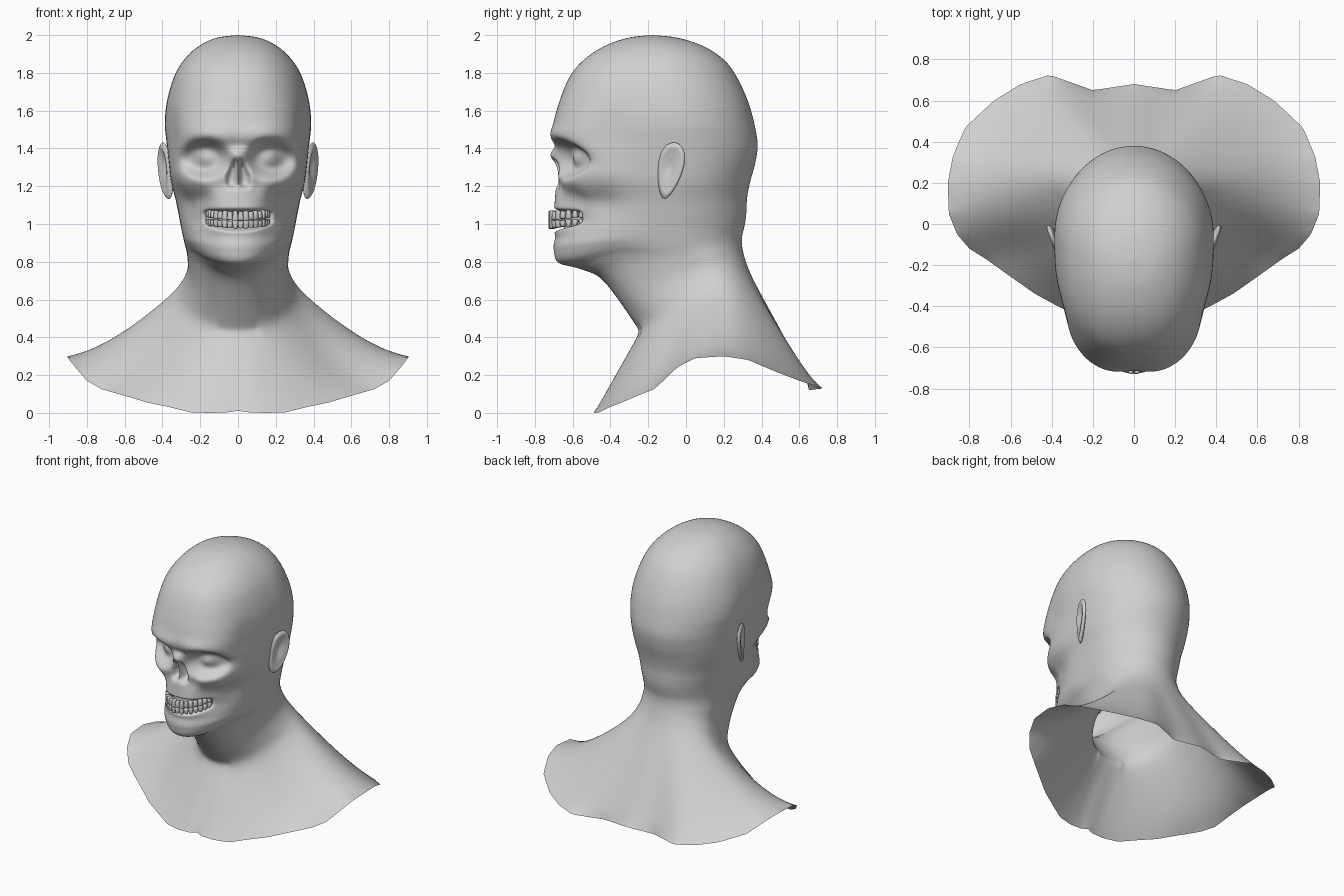
import bpy, bmesh, math
from mathutils import Matrix, Vector

if "Cube" in bpy.data.objects:
    bpy.data.objects.remove(bpy.data.objects["Cube"])

def material(name, col):
    m = bpy.data.materials.new(name)
    m.diffuse_color = (*col, 1)
    m.use_nodes = True
    m.node_tree.nodes["Principled BSDF"].inputs["Base Color"].default_value = m.diffuse_color
    return m

GREY = material("clay grey", (0.63, 0.63, 0.63))

def finish(bm, name, angle=60):
    me = bpy.data.meshes.new(name)
    bmesh.ops.recalc_face_normals(bm, faces=bm.faces)
    bm.to_mesh(me)
    bm.free()
    ob = bpy.data.objects.new(name, me)
    bpy.context.collection.objects.link(ob)
    me.materials.append(GREY)
    bpy.ops.object.select_all(action='DESELECT')
    ob.select_set(True)
    bpy.context.view_layer.objects.active = ob
    bpy.ops.object.shade_smooth_by_angle(angle=math.radians(angle))
    return ob

def gauss(a, b=0.0):
    return math.exp(-a * a - b * b)

def step(v, soft):
    return 1 / (1 + math.exp(-max(-40, min(40, v / soft))))

# Head sections: front z, front y, back z, back y, half width, y of widest point, front squareness
SECTIONS = [
    (2.00, -.185, 2.00, -.175, .005, -.18, 2.0),
    (1.985, -.31, 1.985, -.04, .115, -.17, 2.1),
    (1.94, -.435, 1.94, .095, .21, -.15, 2.2),
    (1.87, -.54, 1.87, .20, .285, -.13, 2.3),
    (1.78, -.615, 1.78, .268, .338, -.11, 2.4),
    (1.65, -.670, 1.65, .328, .376, -.08, 2.5),
    (1.53, -.70, 1.53, .362, .387, -.06, 2.7),
    (1.42, -.70, 1.42, .380, .377, -.05, 2.9),
    (1.32, -.695, 1.32, .367, .367, -.05, 2.9),
    (1.22, -.69, 1.22, .340, .355, -.06, 2.8),
    (1.12, -.695, 1.14, .325, .332, -.07, 2.4),
    (1.03, -.705, 1.075, .322, .319, -.08, 2.15),
    (.94, -.70, 1.025, .318, .308, -.09, 2.1),
    (.86, -.70, .98, .309, .296, -.08, 2.15),
    (.795, -.675, .94, .299, .284, -.05, 2.1),
    (.765, -.57, .905, .297, .274, -.01, 2.1),
    (.715, -.455, .87, .300, .268, .04, 2.2),
    (.59, -.352, .82, .312, .270, .10, 2.25),
    (.43, -.243, .73, .343, .325, .16, 2.1),
]
# Lower edge of the bust, front middle to back middle
RIM = [(0, -.47, .012), (.04, -.487, .004), (.14, -.485, 0), (.25, -.46, .002), (.36, -.405, .03),
       (.48, -.34, .055), (.58, -.27, .085), (.72, -.17, .125), (.80, -.12, .17), (.86, -.05, .24),
       (.90, .05, .29), (.905, .2, .30), (.88, .33, .28), (.82, .47, .22), (.68, .60, .17),
       (.55, .68, .145), (.41, .725, .13), (.2, .65, .12), (0, .68, .13)]
COLS, SUB, BUST_ROWS = 208, 13, 22

def spline(a, b, c, d, t):
    return [.5 * (2 * q + (r - p) * t + (2 * p - 5 * q + 4 * r - s) * t * t + (3 * q - p - 3 * r + s) * t ** 3)
            for p, q, r, s in zip(a, b, c, d)]

def ring(sec):
    zf, yf, zb, yb, w, yw, n = sec
    pts = []
    for i in range(COLS):
        t = 2 * math.pi * i / COLS
        s, c = math.sin(t), math.cos(t)
        e = n if c > 0 else 2.0
        r = (abs(s) ** e + abs(c) ** e) ** (-1 / e)
        y = yw + r * c * ((yf - yw) if c > 0 else (yw - yb))
        pts.append(Vector((w * r * s, y, zf + (zb - zf) * (y - yf) / (yb - yf))))
    return pts

def carve(p):
    """Sockets, nasal opening, cheekbones, hollows, mouth slot and rising jaw edge."""
    x, y, z = p
    ax = abs(x)
    if y > .05 or z < .65:
        return p
    front = step(-.33 - y, .03)
    r = ((ax - .178) / .118) ** 2 + ((z - 1.345) / .09) ** 2
    dy = .125 * math.exp(-r * r)
    dy -= .042 * gauss((ax - .165) / .07, (z - 1.345) / .06)           # eye bulge
    dy -= .02 * gauss((ax - .13) / .16, (z - 1.475) / .05)             # brow
    dy -= .022 * gauss(ax / .045, (z - 1.355) / .045)                  # nasal bone
    dy += .012 * gauss(ax / .07, (z - 1.415) / .025)
    w = .012 + .046 * max(0, min(1, (1.365 - z) / .11))
    hole = step(w - ax, .005) * step(z - 1.2, .008) * step(1.345 - z, .008)
    dy += hole * (.06 - .045 * gauss(ax / .014))                       # nasal opening
    dy += .05 * gauss((ax - .205) / .08, (z - 1.135) / .065)           # under the cheekbone
    dy += .02 * gauss((ax - .10) / .05, (z - 1.2) / .06)
    dy += .045 * gauss((ax - .2) / .07, (z - 1.03) / .08)              # sides of the muzzle
    half = .052 * (1 - .5 * (ax / .2) ** 2)
    slot = step(.168 - ax, .008) * step(half - abs(z - 1.02 - .5 * ax * ax), .004)
    dy += (.06 + .04 * (ax / .16) ** 2) * slot
    dy += .007 * gauss(ax / .2, (z - .93) / .03)
    # side planes: temple and cheek hollows, cheekbone arch, hollow behind the jaw
    k = 1 - .05 * gauss((y + .42) / .13, (z - 1.5) / .13)
    k -= .09 * gauss((y + .47) / .12, (z - 1.11) / .085)
    k += .01 * gauss((y + .45) / .14, (z - 1.26) / .06)
    k -= .02 * gauss((y + .12) / .09, (z - .95) / .12)
    lift = .8 * ax * ax * gauss((z - .80) / .09) * step(-.25 - y, .05)
    return Vector((x * k, y + dy * front, z + lift))

def rim_points():
    keys = [(math.atan2(x, -(y - .1) * 1.5), Vector((x, y, z))) for x, y, z in RIM]
    pts = []
    for i in range(COLS):
        t = 2 * math.pi * i / COLS
        side = 1 if t <= math.pi else -1
        t = min(t, 2 * math.pi - t)
        for (t0, a), (t1, b) in zip(keys, keys[1:]):
            if t <= t1 + 1e-6:
                q = a.lerp(b, (t - t0) / (t1 - t0))
                break
        pts.append(Vector((q.x * side, q.y, q.z)))
    return pts

def relax(bm, verts, times):
    for _ in range(times):
        bmesh.ops.smooth_vert(bm, verts=verts, factor=.5, use_axis_x=True, use_axis_y=True, use_axis_z=True)

# Head, neck and open shell bust as one lofted skin
rows = []
for k in range(len(SECTIONS) - 1):
    a, b = SECTIONS[max(k - 1, 0)], SECTIONS[k]
    c, d = SECTIONS[k + 1], SECTIONS[min(k + 2, len(SECTIONS) - 1)]
    rows += [[carve(p) for p in ring(spline(a, b, c, d, j / SUB))] for j in range(SUB)]
base, rim = ring(SECTIONS[-1]), rim_points()
neck_start = len(rows) - SUB
for j in range(BUST_ROWS + 1):
    s = j / BUST_ROWS
    row = []
    for i, (p, q) in enumerate(zip(base, rim)):
        t = 2 * math.pi * min(i, COLS - i) / COLS
        e = 1 + .4 * math.sin(t) ** 2 + .3 * gauss((t - 1.25) / .4)
        v = p.lerp(q, s)
        v.z = q.z + (p.z - q.z) * (1 - s) ** e
        row.append(v)
    rows.append(row)
bm = bmesh.new()
grid = [[bm.verts.new(p) for p in row] for row in rows]
for r0, r1 in zip(grid, grid[1:]):
    for i in range(COLS):
        j = (i + 1) % COLS
        bm.faces.new((r0[i], r0[j], r1[j], r1[i]))
bm.faces.new(grid[0])
soft = [v for row in grid[neck_start:-1] for v in row]
relax(bm, soft, 10)
relax(bm, [v for v in soft if abs(v.co.x) > .1 or v.co.y > 0], 30)
for top in (1.5, 1.4, 1.3, 1.25, 1.2):
    relax(bm, [v for row in grid[:-1] for v in row if v.co.y > top - 1.65 and .6 < v.co.z < top], 8)
finish(bm, "head_and_bust", 80)

# Teeth: rounded, tapered blocks along an arch
def teeth(name, z0, height, count, flip):
    bm = bmesh.new()
    for i in range(count):
        t = math.radians(-80 + 160 * (i + .5) / count)
        x, y = .156 * math.sin(t), -.495 - .217 * math.cos(t)
        tilt = math.atan2(.217 * math.sin(t), .156 * math.cos(t))
        tooth = bmesh.ops.create_cube(bm, size=1)["verts"]
        for v in tooth:
            if v.co.z * flip > 0:
                v.co.x *= .62
        edges = list({e for v in tooth for e in v.link_edges})
        h = height * (1 - .25 * abs(math.sin(t))) * (1.1 if i % 2 else .94)
        M = (Matrix.Translation((x, y, z0 + .5 * x * x)) @ Matrix.Rotation(tilt, 4, 'Z')
             @ Matrix.Diagonal((.53 / count, .034, h, 1)))
        bmesh.ops.transform(bm, matrix=M, verts=tooth)
        bmesh.ops.bevel(bm, geom=edges, offset=.007, segments=2, profile=.5, affect='EDGES')
    finish(bm, name, 50)

teeth("upper_teeth", 1.043, .052, 16, 1)
teeth("lower_teeth", .997, .044, 16, -1)

# Ears: flattened shells, wide above and narrow at the lobe, with a raised rim and a hollow bowl
def ear(name, side):
    bm = bmesh.new()
    bmesh.ops.create_uvsphere(bm, u_segments=40, v_segments=28, radius=1,
                              matrix=Matrix.Rotation(math.pi / 2, 4, 'Y'))
    for v in bm.verts:
        x, y, z = v.co
        r = math.hypot(y, z)
        bowl = .026 * gauss((y + .05) / .5, (z - .15) / .5) if x > 0 else 0
        ly = y * .066 * (1 + .32 * z)
        lz = z * .152
        lx = x * .024 + .026 * y + .018 * z - bowl + .006 * gauss((r - .85) / .12) * (x > 0)
        a = .2
        v.co = (side * (.382 + lx), -.085 + ly * math.cos(a) + lz * math.sin(a),
                1.282 + lz * math.cos(a) - ly * math.sin(a))
    finish(bm, name, 70)

ear("right_ear", 1)
ear("left_ear", -1)
